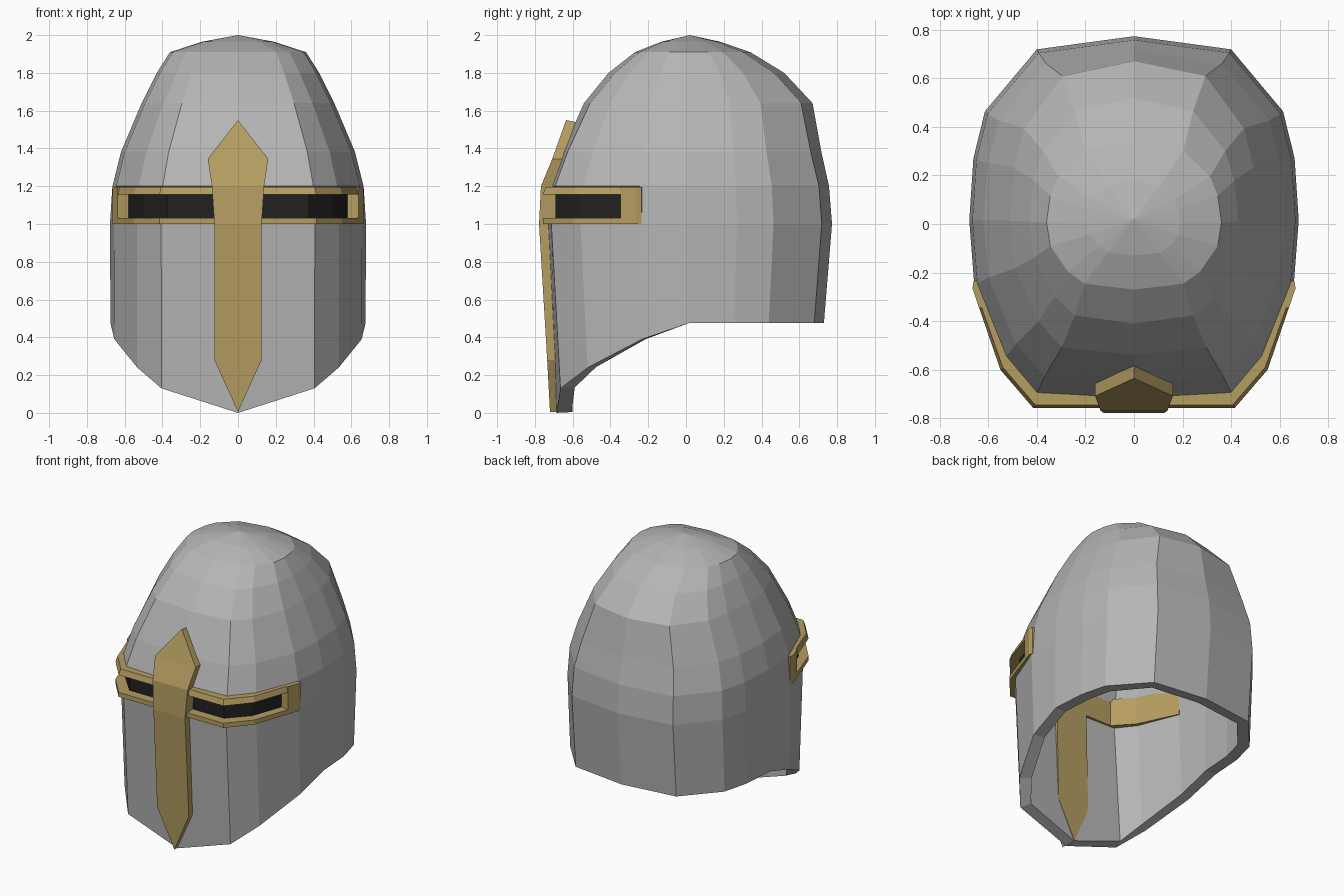
import bpy, bmesh

if "Cube" in bpy.data.objects:
    bpy.data.objects.remove(bpy.data.objects["Cube"])


def material(name, rgb):
    m = bpy.data.materials.new(name)
    m.diffuse_color = (*rgb, 1)
    m.use_nodes = True
    m.node_tree.nodes["Principled BSDF"].inputs["Base Color"].default_value = m.diffuse_color
    return m


GOLD = material("brass", (0.46, 0.34, 0.12))
DARK = material("dark", (0.015, 0.015, 0.015))
STEEL = material("steel", (0.46, 0.46, 0.46))


def make(name, bm, mat=None):
    bmesh.ops.recalc_face_normals(bm, faces=bm.faces)
    me = bpy.data.meshes.new(name)
    bm.to_mesh(me)
    bm.free()
    ob = bpy.data.objects.new(name, me)
    bpy.context.collection.objects.link(ob)
    if mat:
        me.materials.append(mat)
    return ob


# Helmet shell: half outline in plan (unit sized), mirrored to a full ring
half = [(0, -1), (.6, -.97), (.79, -.76), (.97, -.34), (1, .02),
        (.975, .35), (.905, .6), (.59, .93), (0, 1)]
rim = [0, .13, .24, .39, .475, .475, .475, .475, .475]
plan = [(x, y, z) for (x, y), z in zip(half, rim)]
plan += [(-x, y, z) for x, y, z in plan[-2:0:-1]]
n = len(plan)
# z, half width, front depth, back depth, roundness (z None = lower rim)
levels = [(None, .675, .685, .73, 0), (1.0, .678, .735, .773, 0),
          (1.2, .665, .715, .757, 0), (1.38, .62, .655, .717, .1),
          (1.64, .51, .54, .67, .25), (1.80, .43, .41, .52, .45),
          (1.91, .36, .27, .34, .5), (1.965, .19, .13, .18, .5)]
bm = bmesh.new()
rings = []
for z, w, f, b, r in levels:
    ring = []
    for x, y, zr in plan:
        k = 1 + r * (1 / (x * x + y * y) ** .5 - 1)
        ring.append(bm.verts.new((x * w * k, y * k * (f if y < 0 else b),
                                  zr if z is None else z)))
    rings.append(ring)
for lv in range(len(rings) - 1):
    for i in range(n):
        if lv == 1 and (i < 3 or i >= n - 3):
            continue  # eye opening
        j = (i + 1) % n
        bm.faces.new((rings[lv][i], rings[lv][j], rings[lv + 1][j], rings[lv + 1][i]))
top = bm.verts.new((0, .02, 2))
for i in range(n):
    bm.faces.new((rings[-1][i], rings[-1][(i + 1) % n], top))
shell = make("helmet_shell", bm, STEEL)
mod = shell.modifiers.new("thickness", "SOLIDIFY")
mod.thickness = .08
mod.offset = -1


# Eye band: bent strips following the front of the helmet
# front_drop pushes the outer face edges (low, high) back to form a bevel
def strip(name, outer, inner, z0, z1, mat, mirror=True, back=(1, 1)):
    if mirror:
        outer = [(-x, y) for x, y in outer[::-1]] + outer
        inner = [(-x, y) for x, y in inner[::-1]] + inner
    bm = bmesh.new()
    secs = []
    for (ox, oy), (ix, iy) in zip(outer, inner):
        lo, hi = [(ix + (ox - ix) * t, iy + (oy - iy) * t) for t in back]
        secs.append([bm.verts.new(c) for c in
                     ((*lo, z0), (*hi, z1), (ix, iy, z1), (ix, iy, z0))])
    for a, b in zip(secs, secs[1:]):
        for k in range(4):
            bm.faces.new((a[k], a[(k + 1) % 4], b[(k + 1) % 4], b[k]))
    bm.faces.new(secs[0])
    bm.faces.new(secs[-1])
    return make(name, bm, mat)


outer = [(.415, -.757), (.55, -.60), (.665, -.265)]
panel = [(.375, -.692), (.50, -.557), (.61, -.25)]
mid = [(.36, -.675), (.485, -.545), (.60, -.245)]
inner = [(.33, -.63), (.445, -.505), (.575, -.23)]
strip("eye_frame_bottom", outer, inner, 1.0, 1.033, GOLD)
strip("eye_frame_top", outer, inner, 1.157, 1.197, GOLD, back=(1, .9))
strip("eye_frame_backing", mid, inner, 1.033, 1.157, GOLD)
strip("eye_slit", panel, mid, 1.033, 1.157, DARK)
for s in (1, -1):
    post_o = [(s * .637, -.347), (s * .665, -.265), (s * .66, -.235)]
    post_i = [(s * .56, -.33), (s * .59, -.245), (s * .59, -.225)]
    strip("eye_frame_end", post_o, post_i, 1.0, 1.197, GOLD, mirror=False)

# Nose bar: z, half width, outer y, inner y
bar = [(.005, 0, -.72, -.60), (.28, .125, -.735, -.612), (1.0, .125, -.778, -.628),
       (1.2, .138, -.768, -.625), (1.345, .16, -.708, -.585), (1.55, 0, -.635, -.53)]
bm = bmesh.new()
rows = []
for z, w, yo, yi in bar:
    dz = .02 if z > 1.5 else 0
    rows.append([bm.verts.new((x, y, zz)) for x, y, zz in
                 ((-w, yo, z), (0, yo, z), (w, yo, z),
                  (w, yi, z - dz), (0, yi, z - dz), (-w, yi, z - dz))])
for a, b in zip(rows, rows[1:]):
    for k in range(6):
        bm.faces.new((a[k], a[(k + 1) % 6], b[(k + 1) % 6], b[k]))
bmesh.ops.remove_doubles(bm, verts=bm.verts, dist=.0005)
make("nose_bar", bm, GOLD)
